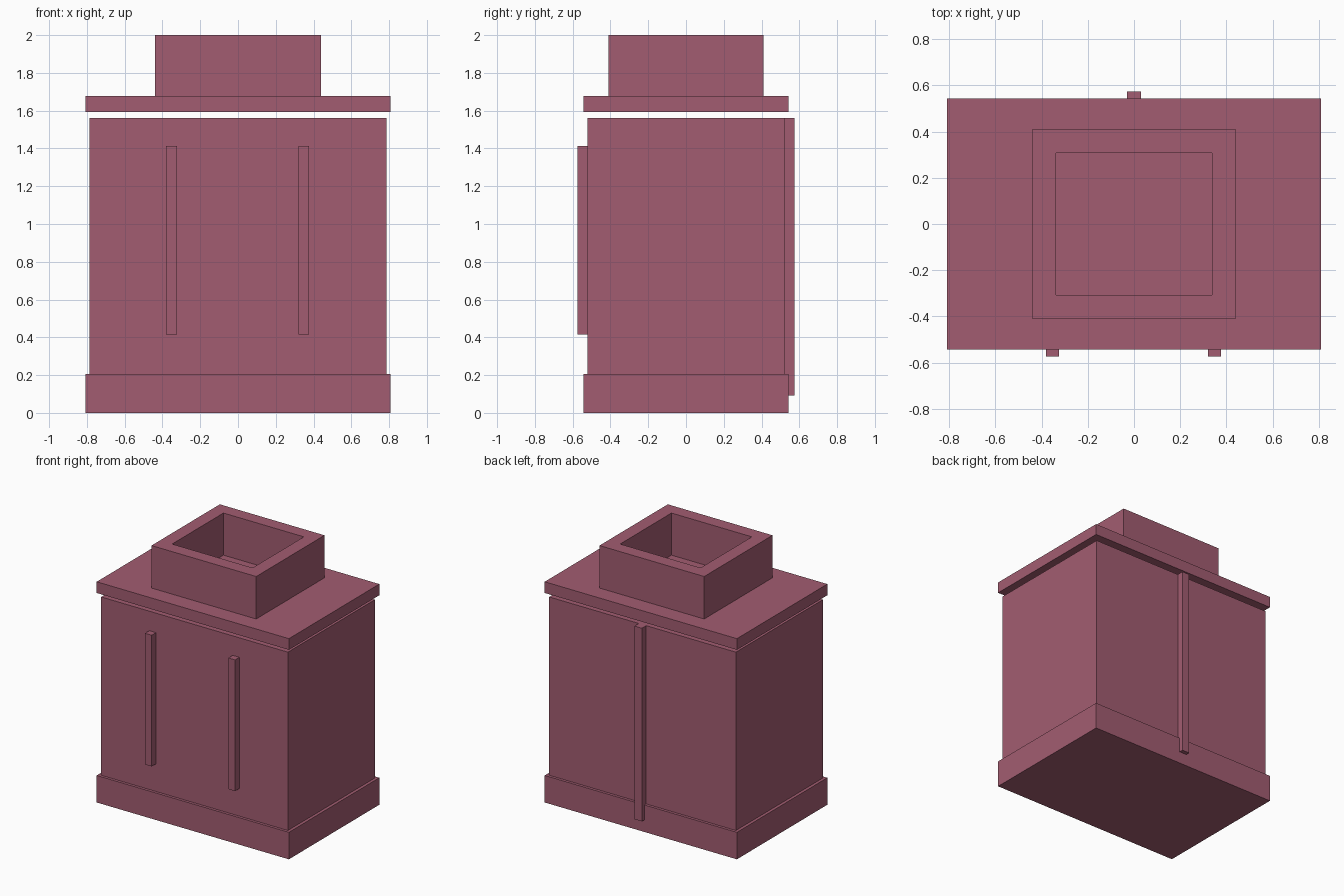
import bpy
import bmesh

cube = bpy.data.objects.get("Cube")
if cube:
    bpy.data.objects.remove(cube, do_unlink=True)

# Single flat colour
COLOUR = (0.362, 0.108, 0.165, 1)
mat = bpy.data.materials.new("dusty_rose")
mat.use_nodes = True
mat.diffuse_color = COLOUR
mat.node_tree.nodes["Principled BSDF"].inputs["Base Color"].default_value = COLOUR


def finish(name, bm):
    mesh = bpy.data.meshes.new(name)
    bm.to_mesh(mesh)
    bm.free()
    mesh.materials.append(mat)
    obj = bpy.data.objects.new(name, mesh)
    bpy.context.collection.objects.link(obj)
    return obj


def box_mesh(x, y, z):
    """Box from (min, max) ranges on each axis."""
    bm = bmesh.new()
    bmesh.ops.create_cube(bm, size=1)
    for v in bm.verts:
        v.co = [r[0] if c < 0 else r[1] for c, r in zip(v.co, (x, y, z))]
    return bm


def box(name, x, y, z):
    return finish(name, box_mesh(x, y, z))


# Plinth, main body and the lid floating just above it
box("base_plinth", (-0.808, 0.808), (-0.543, 0.543), (0, 0.205))
box("body", (-0.785, 0.785), (-0.522, 0.522), (0.205, 1.56))
box("lid_slab", (-0.808, 0.808), (-0.543, 0.543), (1.592, 1.677))

# Hollow square collar: inset the top face, then sink it to the lid
collar = box_mesh((-0.44, 0.44), (-0.41, 0.41), (1.677, 2.0))
top = max(collar.faces, key=lambda f: f.calc_center_median().z)
bmesh.ops.inset_region(collar, faces=[top], thickness=0.144)
well = bmesh.ops.extrude_discrete_faces(collar, faces=[top])["faces"][0]
for v in well.verts:
    v.co.z = 1.68
finish("collar", collar)

# Two front bars and one long back strip
for side, cx in (("right", -0.352), ("left", 0.349)):
    box("front_bar_" + side, (cx - 0.028, cx + 0.028), (-0.574, -0.522), (0.415, 1.412))
box("back_strip", (-0.031, 0.031), (0.522, 0.574), (0.092, 1.56))
